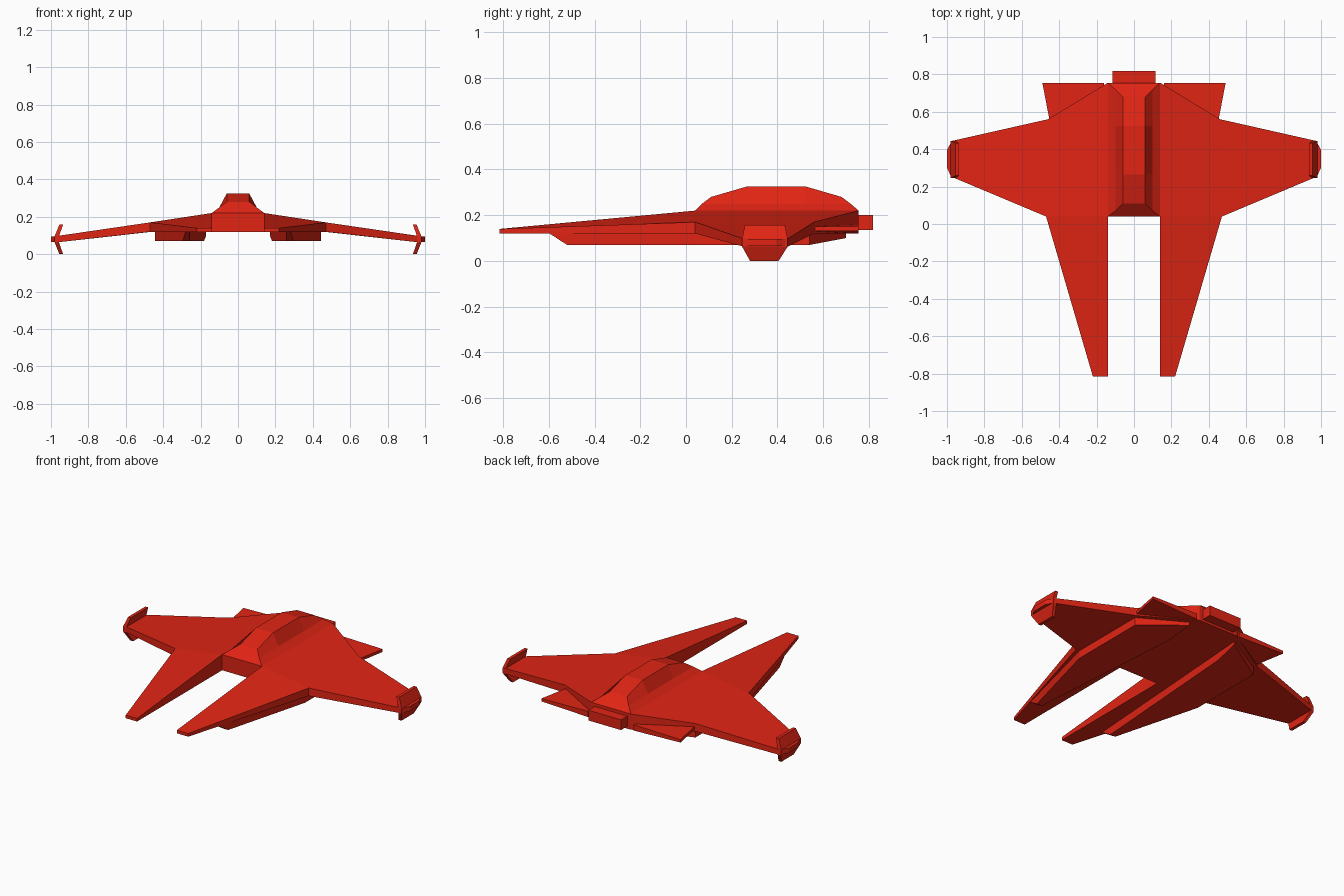
import bpy, bmesh

red = bpy.data.materials.new("red_paint")
red.diffuse_color = (0.75, 0.018, 0.007, 1)


def finish(name, bm, mirror=True):
    bmesh.ops.recalc_face_normals(bm, faces=bm.faces)
    me = bpy.data.meshes.new(name)
    bm.to_mesh(me)
    bm.free()
    me.materials.append(red)
    ob = bpy.data.objects.new(name, me)
    bpy.context.collection.objects.link(ob)
    if mirror:
        ob.modifiers.new("mirror", "MIRROR").use_clip = True
    return ob


def slab(name, pts, polys, mirror=True):
    """Closed slab from plan points (x, y, bottom z, top z) and plan polygons."""
    bm = bmesh.new()
    low = [bm.verts.new((x, y, b)) for x, y, b, t in pts]
    top = [bm.verts.new((x, y, t)) for x, y, b, t in pts]
    edges = [(p[i - 1], p[i]) for p in polys for i in range(len(p))]
    for p in polys:
        bm.faces.new([top[i] for i in p])
        bm.faces.new([low[i] for i in reversed(p)])
    for a, b in edges:
        on_centre = pts[a][0] == 0 and pts[b][0] == 0
        if (b, a) not in edges and not on_centre:
            bm.faces.new((low[a], low[b], top[b], top[a]))
    return finish(name, bm, mirror)


def loft(name, rings, mirror=True):
    """Skin equal-length closed rings and cap both ends."""
    bm = bmesh.new()
    vs = [[bm.verts.new(c) for c in r] for r in rings]
    n = len(vs[0])
    for a, b in zip(vs, vs[1:]):
        for i in range(n):
            bm.faces.new((a[i - 1], a[i], b[i], b[i - 1]))
    bm.faces.new(vs[0])
    bm.faces.new(vs[-1])
    return finish(name, bm, mirror)


# Hull centre, forward prong and swept wing as one mirrored slab
slab("hull_and_wings",
     [(0.14, -0.815, 0.12, 0.14), (0.22, -0.815, 0.12, 0.14),
      (0.47, 0.04, 0.12, 0.17), (0.14, 0.04, 0.12, 0.22),
      (0.97, 0.25, 0.063, 0.097), (0.97, 0.445, 0.063, 0.097),
      (0.46, 0.56, 0.12, 0.17), (0.14, 0.755, 0.12, 0.22),
      (0, 0.04, 0.12, 0.22), (0, 0.755, 0.12, 0.22)],
     [(0, 1, 2, 3), (3, 2, 6, 7), (2, 4, 5, 6), (8, 3, 7, 9)])

# Faceted canopy spine
stations = [(0.04, 0.07, 0.11, 0.28), (0.265, 0.265, 0.265, 0.325),
            (0.525, 0.525, 0.525, 0.325), (0.755, 0.72, 0.68, 0.28)]
loft("canopy",
     [[(-0.14, y0, 0.22), (-0.10, y1, 0.25), (-0.06, y2, z),
       (0.06, y2, z), (0.10, y1, 0.25), (0.14, y0, 0.22)]
      for y0, y1, y2, z in stations], mirror=False)

# Engine pods under the wings: full outline at the wing, raked nose and tail
loft("under_pod",
     [[(0.26, -0.60, 0.122), (0.28, -0.60, 0.122), (0.445, 0.04, 0.122),
       (0.445, 0.54, 0.122), (0.17, 0.70, 0.122), (0.182, 0.54, 0.122)],
      [(0.258, -0.52, 0.07), (0.295, -0.52, 0.07), (0.445, 0.04, 0.07),
       (0.445, 0.54, 0.07), (0.17, 0.70, 0.10), (0.182, 0.54, 0.07)]])

# Thin tail plates
slab("tail_plate",
     [(0.16, 0.66, 0.12, 0.157), (0.445, 0.52, 0.13, 0.15),
      (0.49, 0.755, 0.132, 0.15), (0.16, 0.755, 0.12, 0.157)],
     [(0, 1, 2, 3)])

# Rear exhaust block
slab("exhaust",
     [(-0.115, 0.74, 0.135, 0.20), (0.115, 0.74, 0.135, 0.20),
      (0.115, 0.818, 0.135, 0.20), (-0.115, 0.818, 0.135, 0.20)],
     [(0, 1, 2, 3)], mirror=False)

# Bent wingtip fins, stacked bottom to top
fin = [(0.0, 0.935, 0.955, 0.28, 0.405), (0.063, 0.957, 0.98, 0.245, 0.445),
       (0.097, 0.957, 0.98, 0.245, 0.445), (0.158, 0.935, 0.955, 0.258, 0.432)]
loft("wingtip_fin",
     [[(xi, y0, z), (xo, y0, z), (xo, y1, z), (xi, y1, z)]
      for z, xi, xo, y0, y1 in fin])

# Tapered caps outside the fins
loft("wingtip_cap",
     [[(x, y0, 0.065), (x, y1, 0.065), (x, y1, 0.095), (x, y0, 0.095)]
      for x, y0, y1 in [(0.975, 0.247, 0.443), (1.0, 0.30, 0.395)]])
